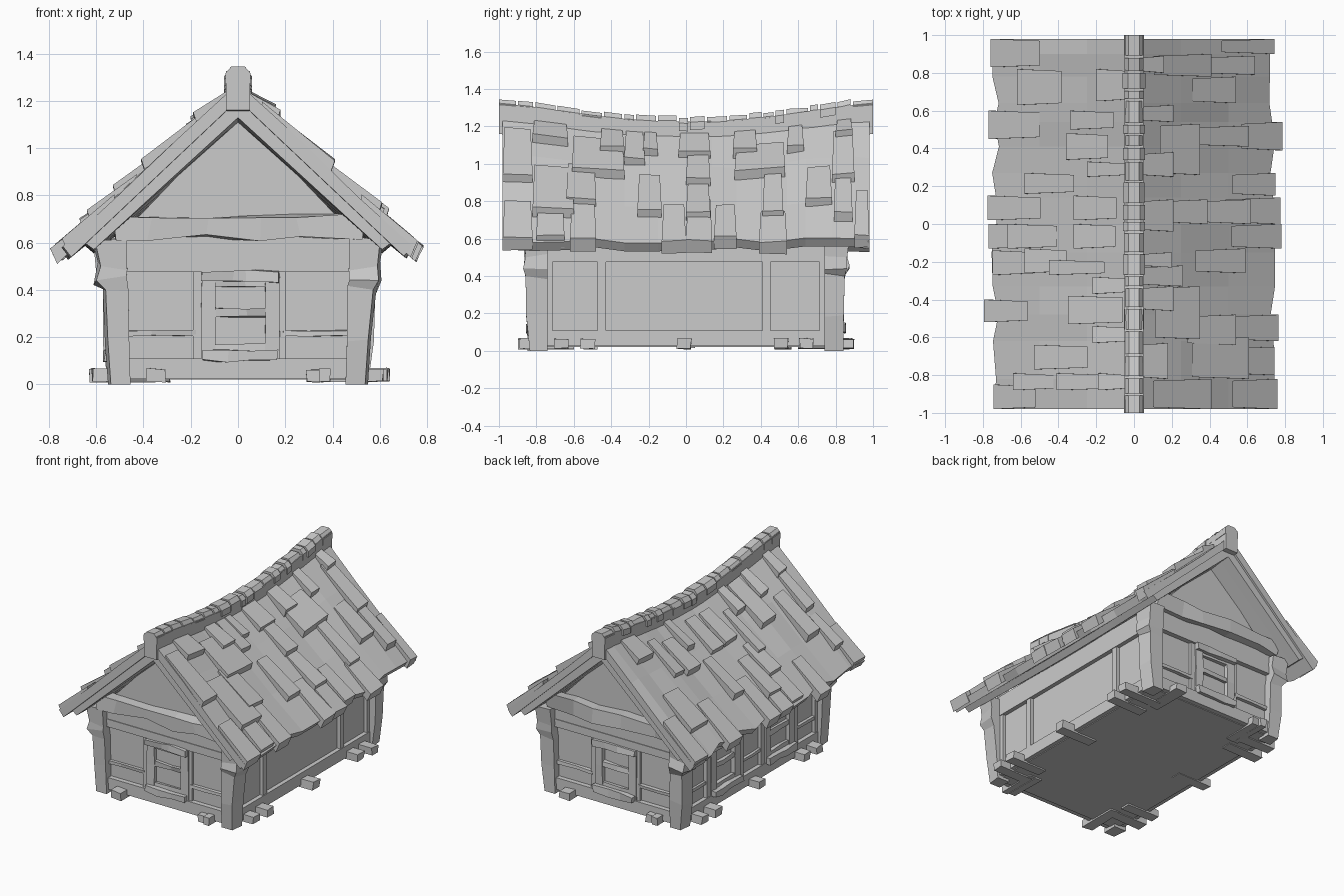
import bpy, bmesh, math, random
from mathutils import Matrix, Vector

if "Cube" in bpy.data.objects:
    bpy.data.objects.remove(bpy.data.objects["Cube"])

random.seed(7)
parts = {}
FRONT, RIGHT, BACK, LEFT = 0, math.pi / 2, math.pi, -math.pi / 2


def j(a):
    return random.uniform(-a, a)


def loft(name, rings, rot=0.0):
    """Skin a closed solid through rings of points and add it to the named part."""
    bm = parts.setdefault(name, bmesh.new())
    m = Matrix.Rotation(rot, 3, 'Z')
    vs = [[bm.verts.new(m @ Vector(p)) for p in r] for r in rings]
    n = len(vs[0])
    faces = [bm.faces.new(vs[0]), bm.faces.new(vs[-1])]
    for a, b in zip(vs, vs[1:]):
        for i in range(n):
            k = (i + 1) % n
            faces.append(bm.faces.new((a[i], a[k], b[k], b[i])))
    bmesh.ops.recalc_face_normals(bm, faces=faces)


def board(name, rot, u0, u1, z0, z1, d0, d1, cuts=0, jit=0.0):
    """Board on a wall: u along the wall, z up, d outwards; cuts add hewn facets."""
    rings = []
    for i in range(cuts + 2):
        t = i / (cuts + 1)
        if u1 - u0 > z1 - z0:
            if 0 < i <= cuts:
                t += j(0.3 / (cuts + 1))
            u = u0 + t * (u1 - u0)
            rings.append([(u, -d0, z0 + j(jit)), (u + j(jit), -d1 + j(jit), z0 + j(jit)),
                          (u + j(jit), -d1 + j(jit), z1 + j(jit)), (u, -d0, z1 + j(jit))])
        else:
            z = z0 + t * (z1 - z0)
            rings.append([(u0 + j(jit), -d0, z), (u0 + j(jit), -d1 + j(jit), z),
                          (u1 + j(jit), -d1 + j(jit), z), (u1 + j(jit), -d0, z)])
    loft(name, rings, rot)


def sag(y):
    return max(0.0, 1 - y * y) ** 1.5


def roof_z(x, y):
    return 0.575 + (1 - x / 0.75) * (0.70 - 0.09 * sag(y))


# Body with gable ends
loft("house_body", [[(-.505, y, .02), (.505, y, .02), (.505, y, .62), (0, y, 1.15), (-.505, y, .62)]
                    for y in (-.79, .79)])


# Window: jambs, lintel, sill and bars
def window(rot, c, d):
    w = "window_frames"
    for a, b in ((-.165, -.105), (.105, .165)):
        board(w, rot, c + a, c + b, .11, .47, d, d + .03, 1, .003)
    board(w, rot, c - .165, c + .165, .43, .48, d, d + .055, 2, .007)
    board(w, rot, c - .16, c + .155, .10, .145, d, d + .06, 2, .007)
    board(w, rot, c - .11, c + .11, .285, .32, d, d + .025, 1, .006)
    board(w, rot, c - .11, c + .11, .415, .44, d, d + .025, 1, .004)
    board(w, rot, c - .11, c + .11, .14, .17, d, d + .025, 1, .004)


# Gable walls: rails, tie beam, window, foundation stubs
for rot in (FRONT, BACK):
    board("wall_rails", rot, -.48, .48, .475, .53, .78, .825)
    board("wall_rails", rot, -.48, .48, .53, .63, .78, .82)
    board("wall_rails", rot, -.48, .48, .025, .11, .78, .825)
    for a, b in ((-.47, -.18), (.19, .47)):
        board("wall_rails", rot, a, b, .205, .228, .78, .812, 1, .004)
    for a, b in ((-.19, -.15), (.16, .2)):
        board("wall_studs", rot, a, b, .11, .475, .78, .81)
    board("tie_beam", rot, -.52, .52, .62, .715, .78, .865, 4, .014)
    window(rot, .01, .79)
    board("foundation_stubs", rot, -.385, -.305, .012, .065, .6, .895, 0, .005)
    board("foundation_stubs", rot, .29, .345, .012, .065, .6, .87, 0, .005)
    board("foundation_stubs", rot, .345, .39, .012, .068, .6, .89, 0, .005)

# Long walls: rails, studs, foundation stubs
for rot in (RIGHT, LEFT):
    board("wall_rails", rot, -.76, .76, .475, .62, .49, .535)
    board("wall_rails", rot, -.76, .76, .025, .11, .49, .535)
    for c in (-.735, -.45, .43, .735):
        if rot == RIGHT or abs(c) > .5:
            board("wall_studs", rot, c - .022, c + .022, .11, .475, .49, .53)
    for c in (-.665, -.525, -.01, .51, .645):
        board("foundation_stubs", rot, c - .037, c + .037, .012, .066, .35, .625 + j(.018), 0, .005)

# Left wall: two windows between studs, with a mid rail
for c in (-.31, .31):
    window(LEFT, c, .505)
    for k in (-.19, .19):
        board("wall_studs", LEFT, c + k - .02, c + k + .02, .11, .475, .49, .53)
for a, b in ((-.74, -.5), (-.12, .12), (.5, .74)):
    board("wall_rails", LEFT, a, b, .205, .228, .49, .525, 1, .004)

# Corner posts, leaning outwards and roughly hewn
for sx in (-1, 1):
    for sy in (-1, 1):
        rings = []
        for z, o in ((0, 0), (.19, .02), (.40, .028), (.44, .055), (.50, .045), (.61, .06)):
            k = j(.008) if z else 0
            xi, xo, yi, yo = .455 + o * .3, .55 + o + k, .74, .84 + o * .5 + j(.008)
            dz = j(.02) if z else 0
            rings.append([(sx * xi, sy * yi, z), (sx * xo, sy * yi, z + dz),
                          (sx * (xo - .012), sy * yo, z), (sx * xi, sy * yo, z - dz)])
        loft("corner_posts", rings)

# Roof: sagging upper slab and a shorter lower slab per side
cols = [-.98, -.82, -.62, -.48, -.33, -.15, 0, .14, .27, .41, .54, .64, .78, .9, .98]
for sx in (-1, 1):
    upper, lower = [], []
    for y in cols:
        e = .735 + j(.02)
        top = [(sx * x, y, roof_z(x, y) + (j(.012) if x else 0)) for x in (0, .25, .5)]
        upper.append(top + [(sx * e, y, roof_z(e, y)), (sx * (e - .035), y, roof_z(e, y) - .045),
                            (0, y, roof_z(0, y) - .07)])
        yl = y * .985
        lower.append([(sx * x, yl, roof_z(x, yl) - dz)
                      for x, dz in ((0, .06), (.655, .06), (.61, .135), (0, .145))])
    loft("roof_slabs", upper)
    loft("roof_under_boards", lower)

# Shingles: y range and distance of the lower edge from the ridge
right_tiles = [
    (-.82, -.63, .17), (-.46, -.33, .2), (-.33, -.22, .25), (-.23, -.15, .19), (-.04, .13, .2),
    (.25, .38, .2), (.54, .63, .2), (.80, .89, .15), (-.98, -.82, .4), (-.61, -.33, .34),
    (0, .13, .38), (.26, .53, .34), (.78, .9, .4), (-.82, -.6, .6), (-.64, -.48, .53),
    (-.26, -.13, .58), (0, .13, .61), (.41, .52, .6), (.64, .78, .53), (.79, .89, .63),
    (.39, .54, .775), (0, .14, .765), (-.13, 0, .77), (-.62, -.48, .755), (.15, .27, .74),
    (-.98, -.82, .75), (-.8, -.65, .735), (.9, .98, .735)]
left_tiles = [
    (.65, .82, .19), (.63, .82, .61), (.45, .6, .76), (.34, .48, .35), (.25, .33, .24),
    (.16, .27, .57), (.02, .15, .31), (.02, .15, .765), (-.13, 0, .66), (-.13, 0, .31),
    (-.26, -.13, .57), (-.27, -.14, .74), (-.27, -.19, .44), (-.37, -.28, .21), (-.53, -.38, .34),
    (-.52, -.40, .785), (-.63, -.54, .21), (-.77, -.64, .52), (-.88, -.79, .63), (-.88, -.79, .4),
    (-.88, -.79, .18), (.83, .98, .75), (-.98, -.85, .735), (.5, .6, .33), (-.13, 0, .76)]
for sx, tiles in ((1, right_tiles), (-1, left_tiles)):
    for y0, y1, xb in tiles:
        xt = max(.04, xb - random.uniform(.2, .3))
        h = random.uniform(.042, .058) if xb < .7 else .03
        low = [(sx * (xb + o), y, roof_z(xb, y) + dz + j(.005))
               for y, o, dz in ((y0, -.02, -.035), (y1, -.02, -.035), (y1, .01, h), (y0, .01, h))]
        high = [(sx * xt, y, roof_z(xt, y) + dz)
                for y, dz in ((y0 + .01, -.03), (y1 - .01, -.03), (y1 - .01, .018), (y0 + .01, .018))]
        loft("roof_shingles", [high, low])

# Ridge beam following the sag
rings = []
for i in range(13):
    y = -1 + i / 6
    t = 1.325 - .10 * sag(y)
    rings.append([(-.05, y, t - .165), (.05, y, t - .165), (.05, y, t), (-.05, y, t)])
loft("ridge_beam", rings)

# Ridge caps of random length
y = -1.0
while y < .97:
    y1 = min(1.0, y + random.uniform(.05, .13))
    if y1 > .95:
        y1 = 1.0
    w, lift, rings = .053 + j(.007), j(.007), []
    for yy in (y + .004, y1 - .008 if y1 < 1 else 1.0):
        t = 1.35 - .10 * sag(yy) + lift + j(.006)
        yy = -1.0 if y == -1.0 and not rings else yy
        rings.append([(-w, yy, t - .07), (-w, yy, t - .028), (-w * .55, yy, t), (w * .55, yy, t),
                      (w, yy, t - .028), (w, yy, t - .07)])
    loft("ridge_caps", rings)
    y = y1

# Turn the collected parts into objects
for name, bm in parts.items():
    mesh = bpy.data.meshes.new(name)
    bm.to_mesh(mesh)
    bm.free()
    bpy.context.collection.objects.link(bpy.data.objects.new(name, mesh))
